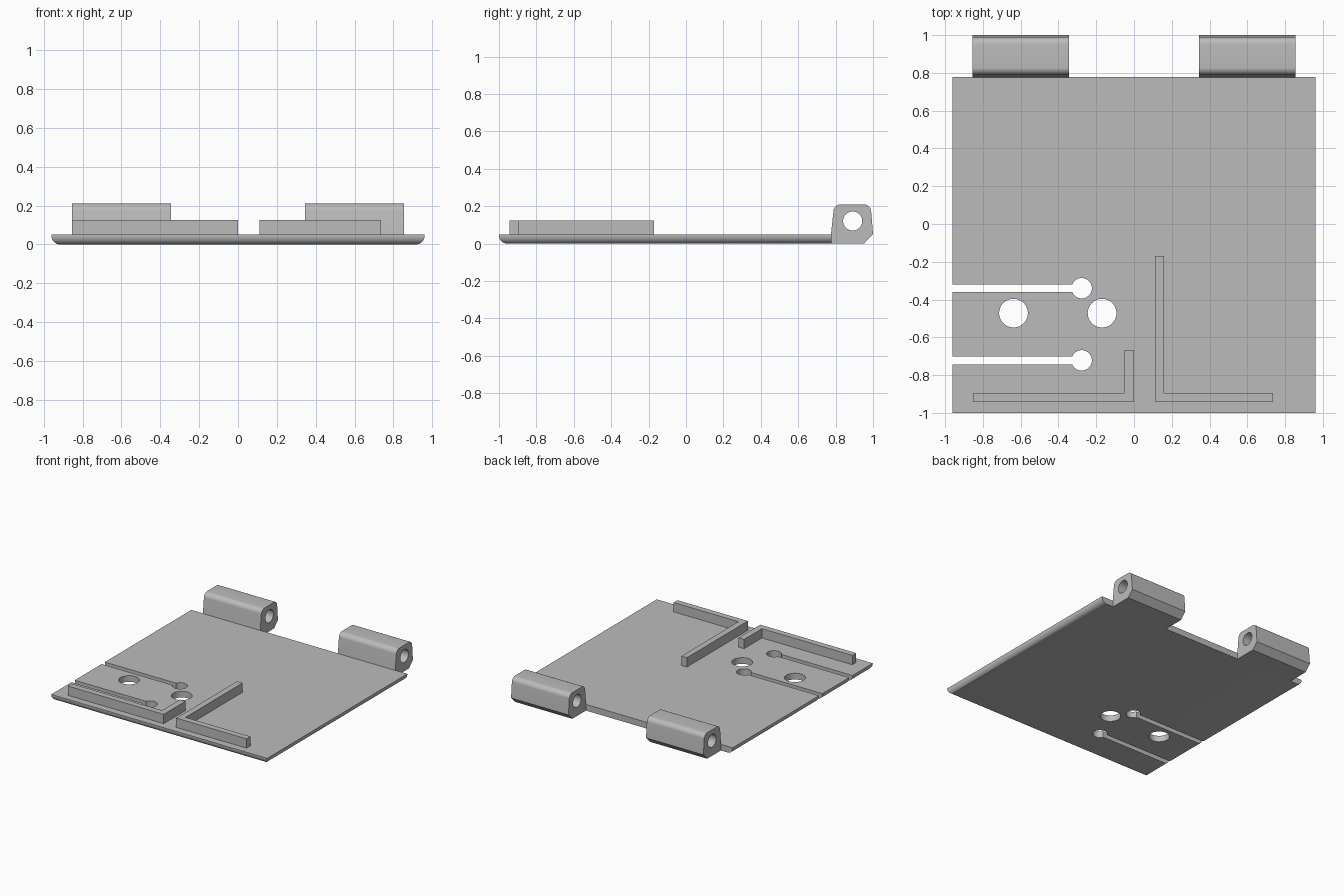
import bpy, bmesh
from mathutils import Matrix, Vector

cube = bpy.data.objects.get("Cube")
if cube:
    bpy.data.objects.remove(cube, do_unlink=True)

grey = bpy.data.materials.new("plain grey")
grey.use_nodes = True
GREY = (0.5, 0.5, 0.5, 1)
grey.diffuse_color = GREY
grey.node_tree.nodes["Principled BSDF"].inputs["Base Color"].default_value = GREY


def make(name, bm):
    bmesh.ops.recalc_face_normals(bm, faces=bm.faces)
    mesh = bpy.data.meshes.new(name)
    bm.to_mesh(mesh)
    bm.free()
    mesh.materials.append(grey)
    obj = bpy.data.objects.new(name, mesh)
    bpy.context.collection.objects.link(obj)
    return obj


def prism(points, direction):
    """Extrude a closed outline of 3D points along a direction."""
    bm = bmesh.new()
    face = bm.faces.new([bm.verts.new(p) for p in points])
    moved = bmesh.ops.extrude_face_region(bm, geom=[face], use_keep_orig=True)["geom"]
    verts = [g for g in moved if isinstance(g, bmesh.types.BMVert)]
    bmesh.ops.translate(bm, verts=verts, vec=direction)
    return bm


def box(x0, x1, y0, y1, z0, z1):
    corners = [(x0, y0, z0), (x1, y0, z0), (x1, y1, z0), (x0, y1, z0)]
    return prism(corners, (0, 0, z1 - z0))


def cylinder(center, radius, depth, axis="Z"):
    bm = bmesh.new()
    turn = Matrix.Rotation(1.5707963, 4, "Y") if axis == "X" else Matrix()
    bmesh.ops.create_cone(bm, cap_ends=True, segments=48, radius1=radius,
                          radius2=radius, depth=depth,
                          matrix=Matrix.Translation(center) @ turn)
    return bm


def cut(obj, bm):
    cutter = make("cutter", bm)
    cutter.hide_render = True
    mod = obj.modifiers.new("cut", "BOOLEAN")
    mod.operation, mod.solver, mod.object = "DIFFERENCE", "EXACT", cutter
    bpy.context.view_layer.objects.active = obj
    bpy.ops.object.modifier_apply(modifier=mod.name)
    bpy.data.objects.remove(cutter, do_unlink=True)


def smooth(obj):
    bpy.ops.object.select_all(action="DESELECT")
    obj.select_set(True)
    bpy.context.view_layer.objects.active = obj
    bpy.ops.object.shade_smooth_by_angle(angle=0.5)


def round_edges(bm, rule, radius):
    edges = [e for e in bm.edges if rule((e.verts[0].co + e.verts[1].co) / 2, e)]
    bmesh.ops.bevel(bm, geom=edges, offset=radius, segments=8,
                    profile=0.5, affect="EDGES")


# Base plate, rounded underneath on the front and both sides
HALF, BACK, THICK = 0.96, 0.778, 0.05
bm = box(-HALF, HALF, -1, BACK, 0, THICK)
round_edges(bm, lambda mid, e: mid.z < 0.01 and mid.y < BACK - 0.1, 0.044)
plate = make("base_plate", bm)

# Flexible tongue: two keyhole slots open to the right side
for y in (-0.34, -0.722):
    cut(plate, box(-1.1, -0.28, y - 0.021, y + 0.021, -0.1, 0.2))
    cut(plate, cylinder((-0.277, y, 0), 0.054, 0.4))

# Round holes
for x in (-0.638, -0.169):
    cut(plate, cylinder((x, -0.472, 0), 0.076, 0.4))
smooth(plate)

# L-shaped ribs: a bar along the front and a leg running back
LOW, HIGH, WIDE = -0.943, 0.125, 0.049
for name, corner, end, leg in (("right_rib", 0, -0.853, -0.668),
                               ("left_rib", 0.111, 0.735, -0.17)):
    inner = corner + (WIDE if end > corner else -WIDE)
    outline = [(corner, LOW), (end, LOW), (end, LOW + WIDE),
               (inner, LOW + WIDE), (inner, leg), (corner, leg)]
    make(name, prism([(x, y, THICK - 0.01) for x, y in outline],
                     (0, 0, HIGH - THICK + 0.01)))

# Hinge knuckles with a pin hole
profile = [(0.77, 0), (0.792, 0.21), (0.987, 0.21), (1, 0.05), (0.951, 0)]
for name, x in (("right_hinge", -0.855), ("left_hinge", 0.345)):
    bm = prism([(x, y, z) for y, z in profile], (0.51, 0, 0))
    round_edges(bm, lambda mid, e: mid.z > 0.2 and
                abs(e.verts[0].co.x - e.verts[1].co.x) > 0.1, 0.036)
    hinge = make(name, bm)
    cut(hinge, cylinder((x + 0.255, 0.891, 0.121), 0.051, 0.8, "X"))
    smooth(hinge)
